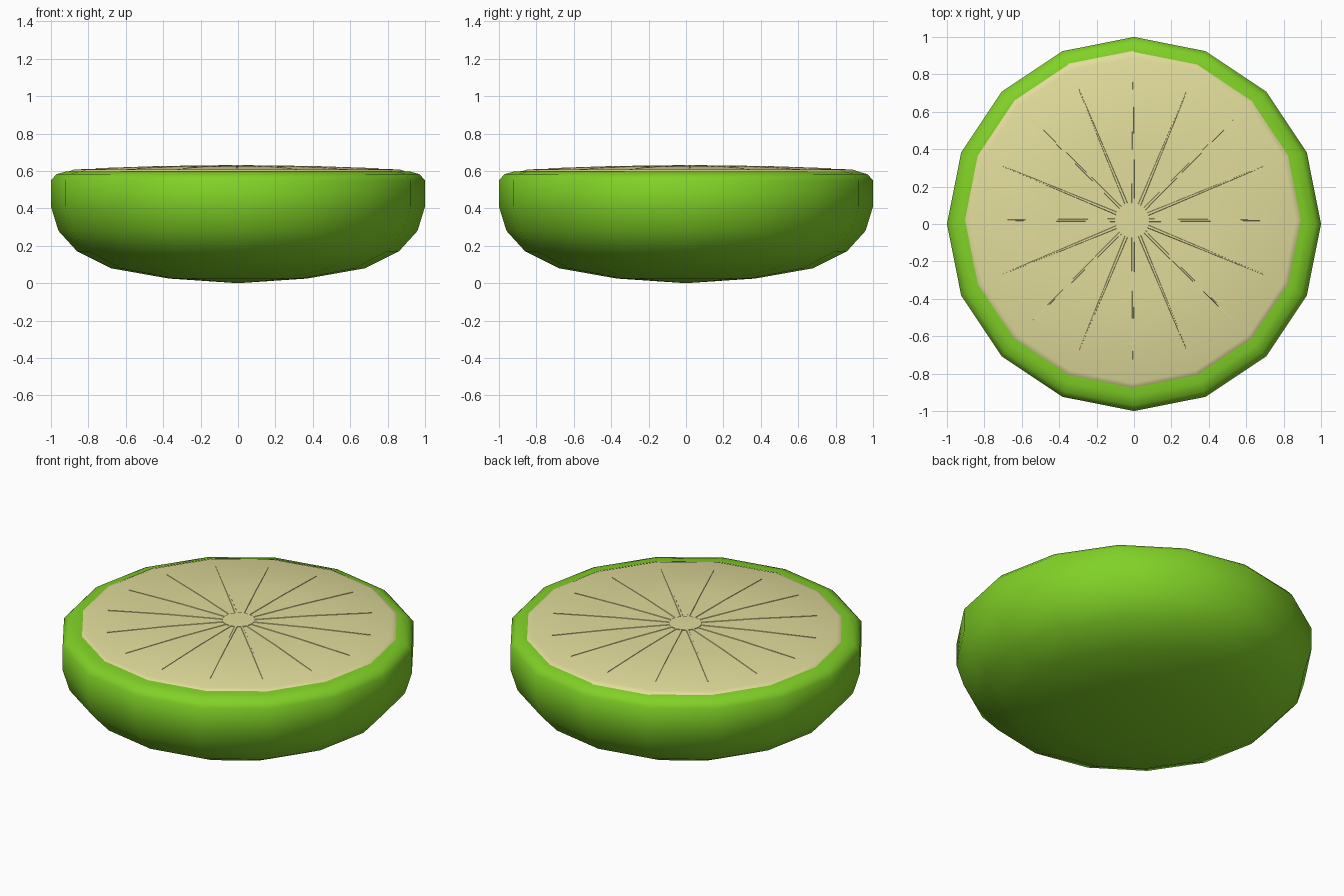
import bpy, bmesh, math

if "Cube" in bpy.data.objects:
    bpy.data.objects.remove(bpy.data.objects["Cube"])

SIDES = 16
CX, CY = -0.005, 0.02          # the flesh sits slightly off centre


def material(name, rgb):
    m = bpy.data.materials.new(name)
    m.diffuse_color = (*rgb, 1)
    m.use_nodes = True
    m.node_tree.nodes["Principled BSDF"].inputs["Base Color"].default_value = m.diffuse_color
    return m


GREEN = material("lime_green", (0.22, 0.64, 0.02))
CREAM = material("pale_cream", (0.76, 0.72, 0.33))


def finish(name, bm, mat, smooth=True):
    bmesh.ops.recalc_face_normals(bm, faces=bm.faces)
    me = bpy.data.meshes.new(name)
    bm.to_mesh(me)
    bm.free()
    me.materials.append(mat)
    for p in me.polygons:
        p.use_smooth = smooth
    ob = bpy.data.objects.new(name, me)
    bpy.context.collection.objects.link(ob)
    return ob


def lathe(name, profile, mat, cx=0, cy=0, smooth=True):
    """Spin an (r, z) profile round the z axis; r = 0 makes a pole."""
    bm = bmesh.new()
    rings = []
    for r, z in profile:
        if r == 0:
            rings.append([bm.verts.new((cx, cy, z))] * SIDES)
        else:
            rings.append([bm.verts.new((cx + r * math.cos(math.tau * i / SIDES),
                                        cy + r * math.sin(math.tau * i / SIDES), z))
                          for i in range(SIDES)])
    for a, b in zip(rings, rings[1:]):
        for i in range(SIDES):
            j = (i + 1) % SIDES
            bm.faces.new(list(dict.fromkeys((a[i], a[j], b[j], b[i]))))
    return finish(name, bm, mat, smooth)


# Rounded green peel
lathe("peel", [(0, 0), (0.37, 0.025), (0.68, 0.08), (0.86, 0.17), (0.96, 0.28),
               (1.0, 0.41), (1.0, 0.55), (0.97, 0.583), (0.92, 0.597),
               (0.85, 0.60), (0, 0.60)], GREEN)

# Slightly domed cut flesh
FLESH = [(0.925, 0.56), (0.92, 0.59), (0.87, 0.608), (0.40, 0.624), (0, 0.628)]
lathe("flesh", FLESH, CREAM, CX, CY)


def flesh_z(r):
    for (r1, z1), (r0, z0) in zip(FLESH, FLESH[1:]):
        if r0 <= r <= r1:
            return z0 + (z1 - z0) * (r - r0) / (r1 - r0)


# Round core in the middle
lathe("core", [(0, 0.62), (0.093, 0.62), (0.093, 0.631), (0, 0.632)],
      CREAM, CX - 0.005, CY, smooth=False)

# Thin tapering membranes radiating from the core
bm = bmesh.new()
for k in range(SIDES):
    a = math.tau * k / SIDES
    c, s = math.cos(a), math.sin(a)
    rows = []
    for r, w in ((0.08, 0.011), (0.40, 0.007), (0.755, 0.002)):
        z = flesh_z(r)
        rows.append([bm.verts.new((CX + r * c - t * s, CY + r * s + t * c, h))
                     for t, h in ((-w, z - 0.004), (-w * 0.6, z + 0.003),
                                  (w * 0.6, z + 0.003), (w, z - 0.004))])
    for p, q in zip(rows, rows[1:]):
        for i in range(4):
            j = (i + 1) % 4
            bm.faces.new((p[i], p[j], q[j], q[i]))
    bm.faces.new(rows[0])
    bm.faces.new(rows[-1])
finish("membranes", bm, CREAM, smooth=False)
